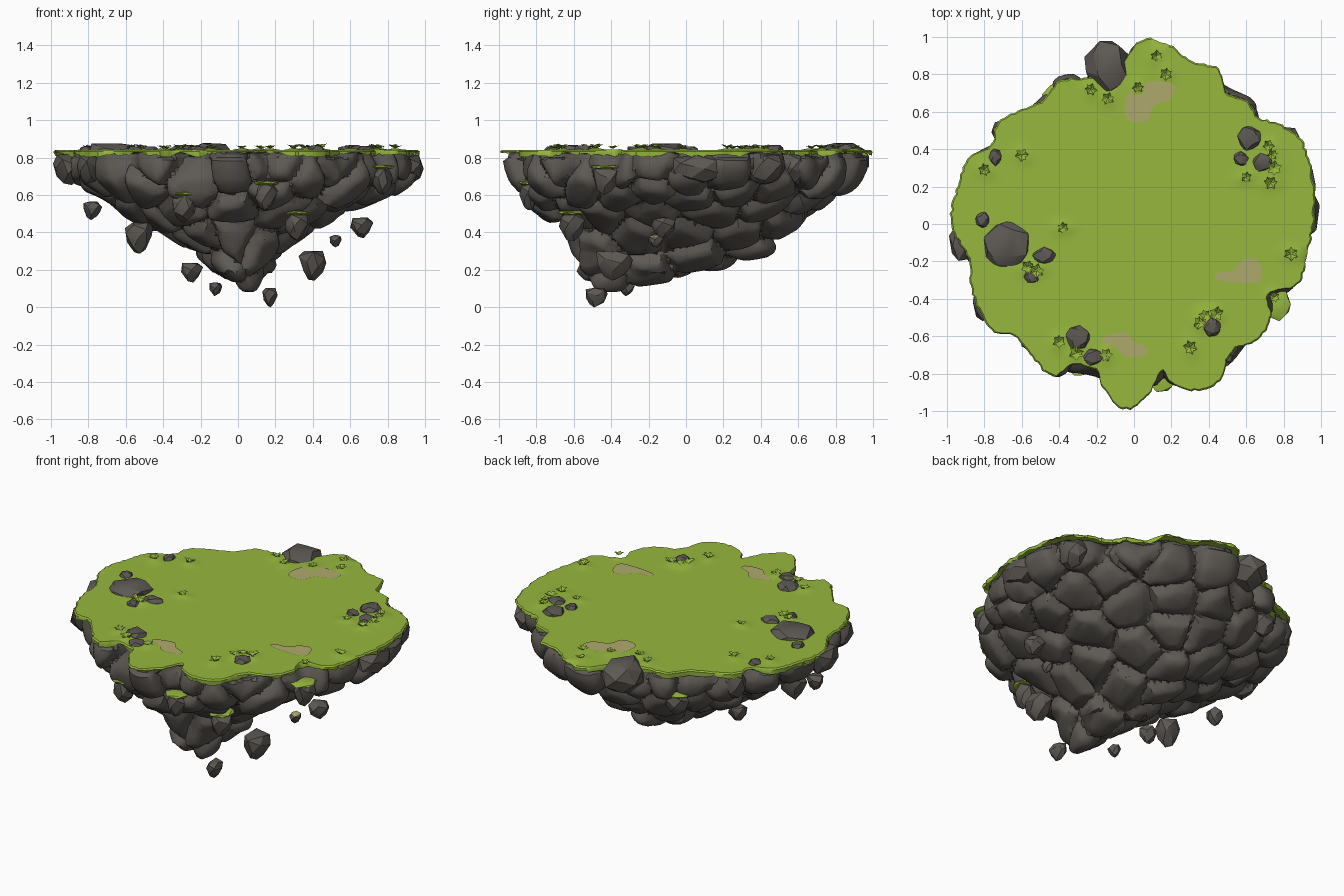
import bpy, bmesh, math, random
from mathutils import Vector, kdtree

if "Cube" in bpy.data.objects:
    bpy.data.objects.remove(bpy.data.objects["Cube"])

rng = random.Random(7)


def material(name, rgb):
    m = bpy.data.materials.new(name)
    m.diffuse_color = (*rgb, 1)
    m.use_nodes = True
    m.node_tree.nodes["Principled BSDF"].inputs["Base Color"].default_value = m.diffuse_color
    return m


ROCK = material("dark rock", (0.110, 0.099, 0.088))
GRASS = material("grass green", (0.305, 0.475, 0.048))
LEAF = material("leaf green", (0.30, 0.46, 0.05))
DIRT = material("dry dirt", (0.43, 0.40, 0.15))


def finish(name, bm, mats, angle=None):
    me = bpy.data.meshes.new(name)
    bm.to_mesh(me)
    bm.free()
    for m in mats:
        me.materials.append(m)
    ob = bpy.data.objects.new(name, me)
    bpy.context.collection.objects.link(ob)
    if angle:
        smooth(me, angle)
    return ob


def smooth(me, angle):
    me.polygons.foreach_set("use_smooth", [True] * len(me.polygons))
    me.set_sharp_from_angle(angle=math.radians(angle))


def bake(ob):
    """Replace the mesh by its modified result."""
    me = bpy.data.meshes.new_from_object(ob.evaluated_get(bpy.context.evaluated_depsgraph_get()))
    ob.modifiers.clear()
    ob.data = me


# Outline of the island seen from above, counter-clockwise
OUTLINE = [(.96, .2), (.93, .35), (.89, .45), (.78, .53), (.66, .57), (.6, .66), (.49, .7), (.45, .83),
           (.3, .87), (.2, .95), (.06, .99), (-.02, .92), (-.1, .8), (-.25, .78), (-.4, .76), (-.5, .65),
           (-.72, .55), (-.76, .42), (-.88, .36), (-.94, .2), (-.98, .02), (-.93, -.1), (-.88, -.2),
           (-.86, -.38), (-.75, -.57), (-.63, -.6), (-.45, -.81), (-.33, -.75), (-.2, -.78), (-.17, -.87),
           (-.05, -.99), (.07, -.92), (.15, -.78), (.2, -.85), (.35, -.89), (.46, -.83), (.52, -.68),
           (.66, -.62), (.73, -.5), (.72, -.37), (.88, -.32), (.92, -.15), (.96, 0)]


def resample(pts, n):
    """Even points along a closed curve through pts."""
    raw, m, pts = [Vector(p) for p in pts], len(pts), []
    for i in range(m):
        a, b, c, d = (raw[(i + j - 1) % m] for j in range(4))
        for t in (0, .25, .5, .75):
            pts.append(.5 * (2 * b + (c - a) * t + (2 * a - 5 * b + 4 * c - d) * t * t
                             + (3 * b - a - 3 * c + d) * t ** 3))
    lens = [(pts[(i + 1) % len(pts)] - p).length for i, p in enumerate(pts)]
    total, out, i, acc = sum(lens), [], 0, 0
    for k in range(n):
        t = total * k / n
        while acc + lens[i] < t:
            acc += lens[i]
            i += 1
        out.append(pts[i].lerp(pts[(i + 1) % len(pts)], (t - acc) / lens[i]))
    return out


def loft(bm, rings, cap_first=True):
    vs = [[bm.verts.new(p) for p in r] for r in rings]
    n = len(vs[0])
    for a, b in zip(vs, vs[1:]):
        for i in range(n):
            bm.faces.new((a[i], b[i], b[(i + 1) % n], a[(i + 1) % n]))
    if cap_first:
        bm.faces.new(vs[0])
    bm.faces.new(vs[-1])
    bmesh.ops.recalc_face_normals(bm, faces=bm.faces)


# Rock body: lofted cross-sections (z, x min, x max, y min, y max) pushed out into boulder cells
LEVELS = [(.83, -.96, .97, -.96, .95), (.75, -.96, .97, -.95, .95), (.68, -.91, .93, -.93, .91),
          (.6, -.74, .76, -.87, .81), (.5, -.59, .53, -.73, .68), (.4, -.4, .36, -.64, .52),
          (.31, -.24, .23, -.61, .43), (.2, -.11, .15, -.59, .1), (.09, .02, .09, -.48, -.36)]


def section(z):
    for a, b in zip(LEVELS, LEVELS[1:]):
        if z >= b[0] - 1e-6:
            t = (a[0] - z) / (a[0] - b[0])
            return [p + (q - p) * t for p, q in zip(a[1:], b[1:])]
    return LEVELS[-1][1:]


base = resample(OUTLINE, 220)
rings = []
for k in range(42):
    z = .83 - .74 * k / 41
    x0, x1, y0, y1 = section(z)
    t = min(1, max(0, (.83 - z) / .3))
    ring = []
    for p in base:
        q = p.lerp(p.normalized(), t)
        ring.append(((x0 + x1) / 2 + q.x * (x1 - x0) / 2, (y0 + y1) / 2 + q.y * (y1 - y0) / 2, z))
    rings.append(ring)
bm = bmesh.new()
loft(bm, rings)
body = finish("rock_body", bm, [ROCK])
mod = body.modifiers.new("even grid", "REMESH")
mod.mode, mod.voxel_size = "VOXEL", .018
bake(body)
bm = bmesh.new()
bm.from_mesh(body.data)
bm.normal_update()
verts = [v for v in bm.verts if v.normal.z < .75]
seeds = []
for v in rng.sample(verts, len(verts)):
    if v.co.z < .78 and all((v.co - s).length > .195 for s in seeds):
        seeds.append(v.co.copy())
tree = kdtree.KDTree(len(seeds))
for i, s in enumerate(seeds):
    tree.insert(s, i)
tree.balance()
lift = [rng.uniform(-.012, .015) for s in seeds]
tilt = [Vector([rng.uniform(-.15, .15) for a in range(3)]) for s in seeds]
moves = []
for v in verts:
    (c, i, d1), (c2, i2, d2) = tree.find_n(v.co, 2)
    w = min(1, (d2 - d1) / .12)
    d = -.04 + .06 * (1 - (1 - w) ** 2) + (lift[i] + (v.co - c).dot(tilt[i])) * min(1, w * 2.5)
    n = v.normal.copy()
    if v.co.z > .8:
        n = Vector((v.co.x, v.co.y, 0)).normalized()
        d = min(d, .005)
    moves.append(n * d * (.6 if v.co.z < .2 else 1))
for v, m in zip(verts, moves):
    v.co += m
for v in bm.verts:
    v.co.z = min(v.co.z, .826)
bm.to_mesh(body.data)
bm.free()
mod = body.modifiers.new("facets", "DECIMATE")
mod.ratio = .3
bake(body)
smooth(body.data, 35)

# Plant positions, also used to swell the turf
PLANTS = [(-.23, .72), (-.14, .67), (.02, .73), (.12, .9), (.17, .8), (-.8, .29), (-.6, .37), (-.38, -.02),
          (-.52, -.25), (-.57, -.23), (-.4, -.63), (-.31, -.69), (-.15, -.7), (.35, -.53), (.44, -.48),
          (.3, -.66), (.38, -.49), (.72, .42), (.74, .37), (.75, .3), (.6, .25), (.73, .22), (.84, -.16), (.75, -.39)]


def ground(x, y):
    return .839 + sum(.012 * math.exp(-((x - a) ** 2 + (y - b) ** 2) / .0016) for a, b in PLANTS)


# Grass cap with a ragged hanging lip
edge = [p * (1 + rng.uniform(-.007, .007)) for p in resample(OUTLINE, 300)]
hang, rings = .818, [[], []]
for p in edge:
    hang = min(.828, max(.802, hang + rng.uniform(-.012, .012)))
    rings[0].append((p.x * 1.002, p.y * 1.002, hang))
    rings[1].append((p.x * 1.004, p.y * 1.004, .831))
for k in range(24):
    s = .985 * (1 - k / 24) + .01
    rings.append([(p.x * s, p.y * s, ground(p.x * s, p.y * s)) for p in edge])
bm = bmesh.new()
loft(bm, rings, cap_first=False)
finish("grass_cap", bm, [GRASS], 40)


def boulder(bm, c, r, flat=1.0, taper=0.0, top=0):
    """Faceted convex stone; flat cuts the top, taper narrows the foot."""
    n, new, spin = 20, [], rng.uniform(0, 6)
    for i in range(n):
        z = 1 - 2 * (i + .5) / n
        a = i * 2.39996 + spin
        h = math.sqrt(1 - z * z)
        k = rng.uniform(.9, 1.08)
        f = k * (1 + taper * (z - .3))
        new.append(bm.verts.new((c[0] + r[0] * h * math.cos(a) * f, c[1] + r[1] * h * math.sin(a) * f,
                                 c[2] + r[2] * min(z * k, flat))))
    res = bmesh.ops.convex_hull(bm, input=new)
    for f in [g for g in res["geom"] if isinstance(g, bmesh.types.BMFace)]:
        f.normal_update()
        f.material_index = top if f.normal.z > .75 else 0
    loose = [v for v in new if v.is_valid and not v.link_faces]
    bmesh.ops.delete(bm, geom=loose, context="VERTS")


# Stones on the turf: x, y, radius x, radius y, height above turf
bm = bmesh.new()
for x, y, rx, ry, h in [(-.68, -.11, .135, .14, .036), (-.48, -.17, .068, .046, .02), (-.55, -.28, .046, .042, .02),
                        (-.81, .02, .042, .046, .02), (-.74, .36, .037, .05, .02), (-.3, -.61, .072, .072, .026),
                        (-.22, -.71, .056, .05, .02), (.42, -.55, .05, .056, .025), (.62, .46, .072, .07, .027),
                        (.69, .33, .062, .055, .022), (.57, .35, .042, .042, .02)]:
    boulder(bm, (x, y, .83), (rx, ry, (h + .01) / .7), flat=.7)
boulder(bm, (-.145, .845, .79), (.13, .152, .12), flat=.72)
finish("turf_stones", bm, [ROCK], 25)

# Boulders poking out beyond the grass rim
bm = bmesh.new()
for x, y, rx, ry in [(-.91, -.09, .09, .12), (.91, .07, .09, .16), (-.8, -.42, .07, .1),
                     (.58, .58, .09, .08), (-.69, .5, .08, .07), (.82, .43, .08, .1)]:
    boulder(bm, (x, y, .745), (rx, ry, .095), flat=.78, taper=.15)
finish("rim_boulders", bm, [ROCK], 25)

# Loose stones floating around the underside
bm = bmesh.new()
for x, y, z, rx, ry, rz, top in [(-.78, -.2, .52, .056, .06, .058, 0), (-.53, -.33, .38, .085, .08, .095, 0),
                                 (-.25, -.17, .19, .062, .055, .062, 0), (-.12, -.32, .1, .038, .05, .042, 0),
                                 (.17, -.48, .058, .046, .07, .06, 0), (.4, -.38, .23, .08, .112, .095, 0),
                                 (.52, -.16, .355, .036, .045, .04, 1), (.66, -.12, .43, .066, .075, .064, 0)]:
    boulder(bm, (x, y, z), (rx, ry, rz), flat=.75, taper=.35, top=top)
finish("floating_stones", bm, [ROCK, DIRT], 25)

# Rock ledges with turf on top
rock, turf = bmesh.new(), bmesh.new()
for x, y, z, rx, ry in [(.15, -.84, .665, .07, .06), (-.29, -.74, .605, .08, .08), (.31, -.61, .505, .08, .08),
                        (.77, -.43, .75, .075, .085), (-.41, .68, .68, .085, .075)]:
    boulder(rock, (x, y, z - .07), (rx * .9, ry * .9, .085), flat=.75, taper=.25)
    boulder(turf, (x, y, z), (rx, ry, .016), flat=.6)
finish("ledge_rocks", rock, [ROCK], 25)
finish("ledge_turf", turf, [GRASS], 25)

# Bare dirt patches as thin plates
bm = bmesh.new()
for patch in [[(-.05, .6), (-.02, .55), (.07, .55), (.1, .63), (.2, .67), (.21, .75), (.08, .76), (-.03, .7)],
              [(.43, -.29), (.5, -.31), (.67, -.31), (.68, -.24), (.64, -.18), (.57, -.2), (.53, -.25), (.45, -.26)],
              [(-.17, -.63), (-.1, -.66), (-.04, -.71), (.06, -.7), (.07, -.66), (0, -.63), (-.04, -.58), (-.15, -.6)]]:
    bm.faces.new([bm.verts.new((p.x, p.y, .8435)) for p in resample(patch, 36)])
finish("dirt_patches", bm, [DIRT])

# Leafy tufts: folded blades fanned around each plant
bm = bmesh.new()
for x, y in PLANTS:
    z0, size, spin = ground(x, y) - .004, rng.uniform(.028, .042), rng.uniform(0, 6)
    for k in range(6):
        a = spin + k * math.tau / 6 + rng.uniform(-.25, .25)
        d, s = Vector((math.cos(a), math.sin(a), 0)), Vector((-math.sin(a), math.cos(a), 0))
        up, o = Vector((0, 0, rng.uniform(.35, .9))), Vector((x, y, z0))
        b, t = bm.verts.new(o), bm.verts.new(o + (d + up * .75) * size)
        l, r = [bm.verts.new(o + (d * .5 + up * .6 + s * e) * size) for e in (.36, -.36)]
        bm.faces.new((b, t, l))
        bm.faces.new((b, r, t))
finish("leaf_tufts", bm, [LEAF])
